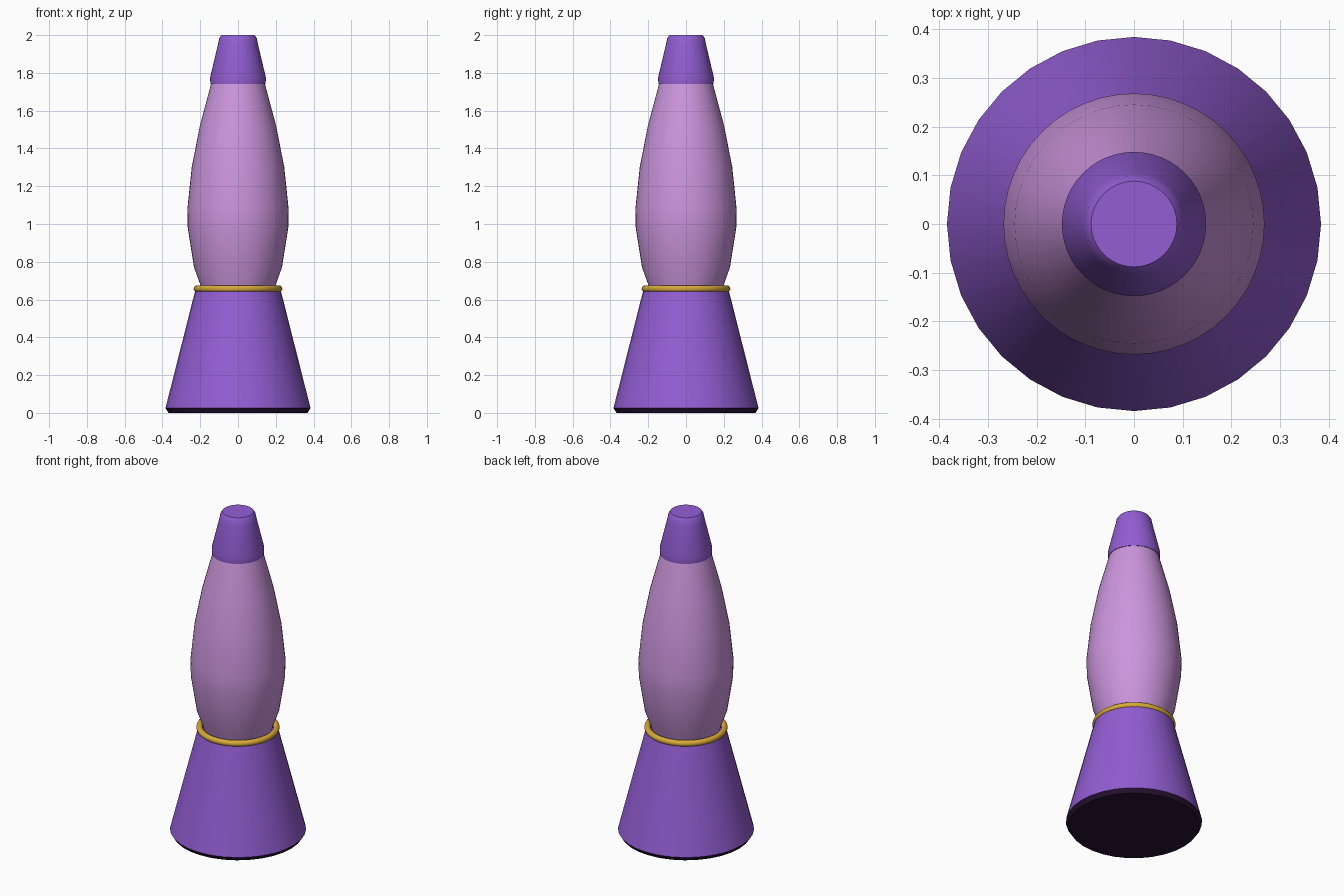
import bpy, bmesh, math

cube = bpy.data.objects.get("Cube")
if cube:
    bpy.data.objects.remove(cube)


def material(name, color):
    m = bpy.data.materials.new(name)
    m.use_nodes = True
    m.diffuse_color = (*color, 1)
    m.node_tree.nodes["Principled BSDF"].inputs["Base Color"].default_value = (*color, 1)
    return m


purple = material("purple metal", (0.29, 0.11, 0.65))
lilac = material("lilac glass", (0.60, 0.30, 0.72))
gold = material("gold", (0.69, 0.40, 0.04))
dark = material("dark underside", (0.022, 0.006, 0.035))


def smooth(obj, angle=40):
    bpy.ops.object.select_all(action='DESELECT')
    bpy.context.view_layer.objects.active = obj
    obj.select_set(True)
    bpy.ops.object.shade_smooth_by_angle(angle=math.radians(angle))


def lathe(name, profile, sides, mat):
    """Revolve (radius, height) points, listed bottom to top, into a capped solid."""
    bm = bmesh.new()
    rings = [[bm.verts.new((r * math.cos(math.tau * i / sides),
                            r * math.sin(math.tau * i / sides), z))
              for i in range(sides)] for r, z in profile]
    for low, high in zip(rings, rings[1:]):
        for i in range(sides):
            j = (i + 1) % sides
            bm.faces.new((low[i], low[j], high[j], high[i]))
    bm.faces.new(rings[0][::-1])
    bm.faces.new(rings[-1])
    mesh = bpy.data.meshes.new(name)
    bm.to_mesh(mesh)
    bm.free()
    mesh.materials.append(mat)
    obj = bpy.data.objects.new(name, mesh)
    bpy.context.collection.objects.link(obj)
    smooth(obj)
    return obj


# Conical stand with a dark chamfered underside
stand = lathe("stand", [(0.368, 0), (0.384, 0.025), (0.226, 0.65)], 32, purple)
stand.data.materials.append(dark)
for face in stand.data.polygons:
    if face.normal.z < -0.3:
        face.material_index = 1

# Tapered glass vessel
lathe("glass_vessel", [(0.19, 0.64), (0.2, 0.68), (0.233, 0.77), (0.266, 0.98),
                       (0.268, 1.08), (0.245, 1.3), (0.202, 1.52), (0.143, 1.74),
                       (0.135, 1.77)], 48, lilac)

# Cap with a softened top rim
lathe("cap", [(0.146, 1.74), (0.148, 1.775), (0.105, 1.955), (0.099, 1.985),
              (0.088, 2.0)], 48, purple)

# Gold collar between stand and glass
bpy.ops.mesh.primitive_torus_add(location=(0, 0, 0.657), major_radius=0.217,
                                 minor_radius=0.018, major_segments=48, minor_segments=12)
collar = bpy.context.object
collar.name = "collar_ring"
collar.data.materials.append(gold)
smooth(collar, 60)
